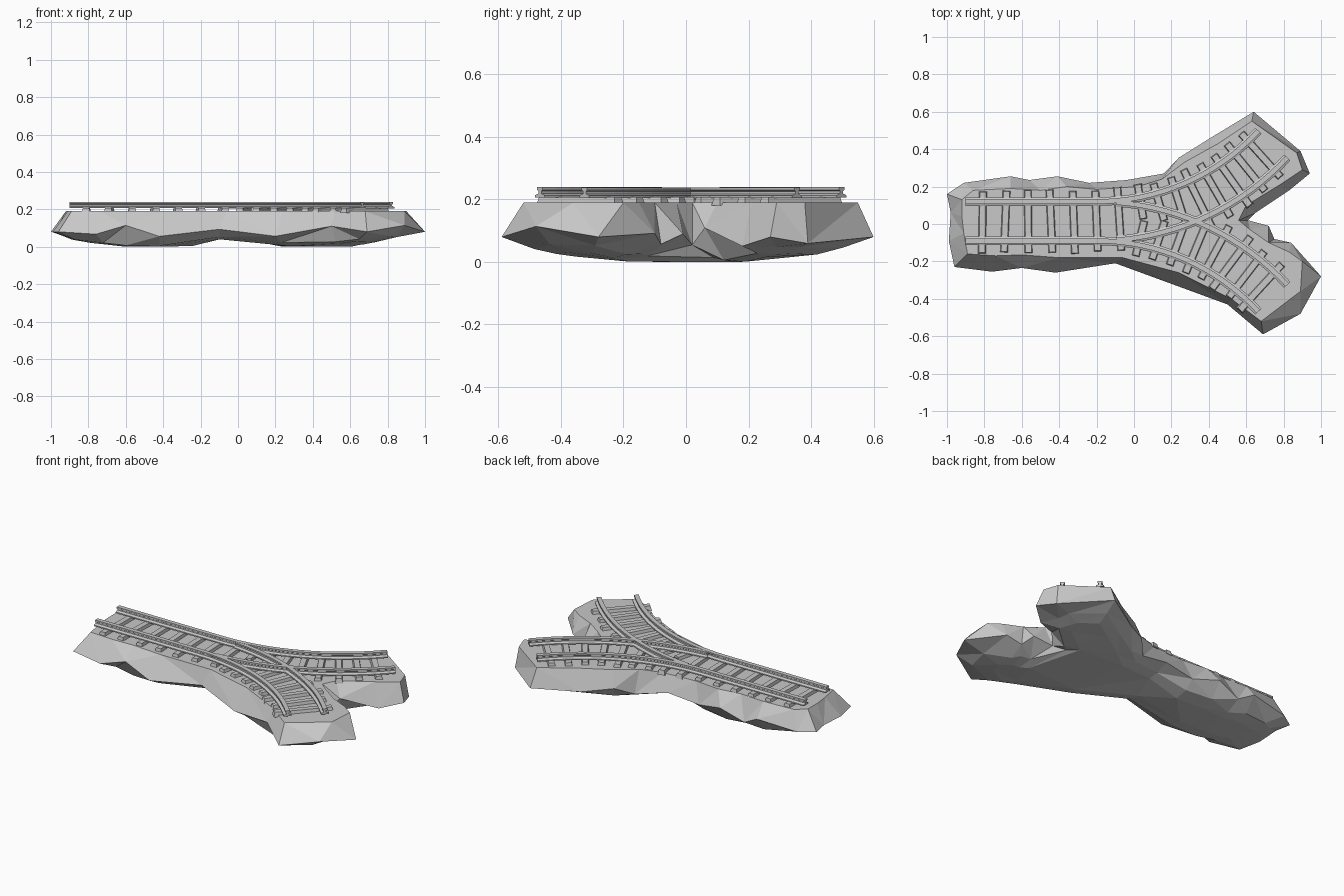
import bpy
import bmesh
import math
import random
from mathutils import Vector, Matrix, geometry

random.seed(11)

if "Cube" in bpy.data.objects:
    bpy.data.objects.remove(bpy.data.objects["Cube"])

# Single stone-grey material
grey = bpy.data.materials.new("plain_grey")
grey.use_nodes = True
colour = (0.58, 0.58, 0.58, 1)
grey.diffuse_color = colour
grey.node_tree.nodes["Principled BSDF"].inputs["Base Color"].default_value = colour


def finish(bm, name):
    """Turn a bmesh into a flat shaded grey object."""
    bmesh.ops.recalc_face_normals(bm, faces=bm.faces)
    mesh = bpy.data.meshes.new(name)
    bm.to_mesh(mesh)
    bm.free()
    mesh.materials.append(grey)
    obj = bpy.data.objects.new(name, mesh)
    bpy.context.collection.objects.link(obj)


def loft(bm, rings, triangles=False):
    """Join closed rings of points with side faces and cap both ends."""
    loops = [[bm.verts.new(p) for p in ring] for ring in rings]
    for low, high in zip(loops, loops[1:]):
        count = len(low)
        for i in range(count):
            j = (i + 1) % count
            bm.faces.new((low[i], low[j], high[j], high[i]))
    bm.faces.new(loops[0])
    bm.faces.new(loops[-1])
    if triangles:
        bmesh.ops.triangulate(bm, faces=bm.faces, ngon_method='BEAUTY')


# ---- Rock base: a Y-shaped slab, widest at its waist ----
waist = [(-1, .16), (-.91, .22), (-.66, .255), (-.56, .235), (-.41, .255),
         (-.24, .22), (-.04, .235), (.16, .27), (.24, .355), (.4, .455),
         (.64, .6), (.89, .39), (.94, .27), (.83, .18), (.65, .06),
         (.61, .02), (.72, -.01), (.75, -.08), (.84, -.1), (1, -.28),
         (.89, -.48), (.69, -.59), (.5, -.43), (.2, -.32), (-.1, -.21),
         (-.42, -.26), (-.6, -.235), (-.76, -.255), (-.96, -.23),
         (-.99, -.09), (-.98, .06)]
rim = [(-.92, .13), (-.86, .18), (-.66, .19), (-.5, .18), (-.36, .2),
       (-.2, .185), (.02, .2), (.15, .24), (.27, .33), (.45, .43),
       (.63, .55), (.87, .38), (.9, .29), (.78, .21), (.6, .1),
       (.56, .02), (.62, -.03), (.72, -.1), (.83, -.15), (.9, -.2),
       (.89, -.36), (.68, -.52), (.52, -.4), (.24, -.26), (-.06, -.18),
       (-.4, -.18), (-.6, -.165), (-.74, -.17), (-.89, -.16),
       (-.91, -.05), (-.92, .04)]
GROUND = 0.19
fork = Vector((0.1, 0))
spine = [(Vector((-.66, 0)), fork),
         (fork, Vector((.58, .31))), (fork, Vector((.58, -.31)))]


def toward_spine(p, amount):
    """Move a point part of the way to the nearest branch centre line."""
    options = []
    for a, b in spine:
        q, t = geometry.intersect_point_line(p, a, b)
        q = a.lerp(b, min(1, max(0, t)))
        options.append(((p - q).length, q))
    return p.lerp(min(options, key=lambda o: o[0])[1], amount)


def underside(x, y):
    """Two hanging lobes with an arch between, rising at the tips."""
    arch = 0.055 * math.exp(-((x + 0.02) / 0.14) ** 2)
    tips = 0.11 * max(0, abs(x) - 0.6)
    return arch + tips + 0.1 * max(0, abs(y) - 0.18)


keel_ring, belly_ring, waist_ring = [], [], []
for i, (x, y) in enumerate(waist):
    tip = abs(x) > 0.9 or abs(y) > 0.55
    edge = Vector((x, y))
    belly = toward_spine(edge, random.uniform(0.24, 0.42))
    keel = toward_spine(edge, 0.62)
    belly_z = underside(*belly) + random.uniform(0.004, 0.016)
    # Alternate high and low points give the chipped, zigzag waist
    chip = (0.055 if i % 2 else 0.1) + random.uniform(-0.01, 0.015)
    waist_z = 0.08 if tip else max(belly_z + 0.012, chip)
    waist_ring.append((x, y, waist_z))
    belly_ring.append((*belly, belly_z))
    keel_ring.append((*keel, underside(*keel)))
drop = min(p[2] for p in keel_ring)
keel_ring = [(x, y, z - drop) for x, y, z in keel_ring]
rim_ring = [(x, y, GROUND) for x, y in rim]

bm = bmesh.new()
loft(bm, [keel_ring, belly_ring, waist_ring, rim_ring], triangles=True)
finish(bm, "rock_base")

# ---- Track layout: straight run, then an arc to either side ----
CENTRE_Y = 0.015
START_X, BEND_X = -0.9, -0.2
RADIUS, ARC = 1.284, math.radians(47.2)
HALF_GAUGE = 0.105


def track_point(s, side, offset=0.0):
    """Position and heading at distance s past the bend (negative = straight).
    side is +1 or -1 for the branch; a positive offset lies on its inner curve."""
    angle = max(0, s) / RADIUS
    x = BEND_X + min(0, s) + RADIUS * math.sin(angle)
    y = RADIUS * (1 - math.cos(angle))
    x -= offset * math.sin(angle)
    y += offset * math.cos(angle)
    return Vector((x, CENTRE_Y + side * y, 0)), side * angle


# Rail section: wide foot, thin web, broad head
half_section = [(.023, .206), (.023, .213), (.007, .219),
                (.007, .227), (.013, .231), (.013, .24)]
section = half_section + [(-a, z) for a, z in reversed(half_section)]


def rail(name, side, offset, start, lower=0.0):
    end = RADIUS * ARC
    stations = [start] if start < 0 else []
    first = max(0, start)
    stations += [first + (end - first) * i / 16 for i in range(17)]
    rings = []
    for s in stations:
        ring = []
        for a, z in section:
            p, _ = track_point(s, side, offset + a)
            ring.append((p.x, p.y, z - lower))
        rings.append(ring)
    bm = bmesh.new()
    loft(bm, rings)
    finish(bm, name)


for side, label in ((1, "back"), (-1, "front")):
    rail(label + "_outer_rail", side, HALF_GAUGE, START_X - BEND_X)
    rail(label + "_inner_rail", side, -HALF_GAUGE, 0.1, lower=0.001)


# ---- Sleepers: tapered beams, laid slightly unevenly ----
def sleeper(bm, s, side, near=-0.17, far=0.17):
    p, heading = track_point(s, side)
    place = Matrix.Translation(p) @ Matrix.Rotation(
        heading + random.uniform(-0.05, 0.05), 4, 'Z')
    near += random.uniform(-0.01, 0.01)
    far += random.uniform(-0.01, 0.01)
    rings = []
    for half, z, trim in ((.023, GROUND - .01, 0), (.016, .208, .006)):
        corners = [(-half, near + trim), (half, near + trim),
                   (half, far - trim), (-half, far - trim)]
        rings.append([place @ Vector((x, y * side, z)) for x, y in corners])
    loft(bm, rings)


bm = bmesh.new()
for i in range(7):
    sleeper(bm, -0.61 + 0.122 * i, 1)
finish(bm, "straight_sleepers")

for side, label in ((1, "back"), (-1, "front")):
    bm = bmesh.new()
    for i in range(8):
        s = 0.25 + 0.103 * i
        # Sleepers before the crossing stop at the shared centre line
        reach = -(track_point(s, 1)[0].y - CENTRE_Y) if s < 0.55 else -0.165
        sleeper(bm, s, side, near=max(-0.165, reach))
    finish(bm, label + "_branch_sleepers")
